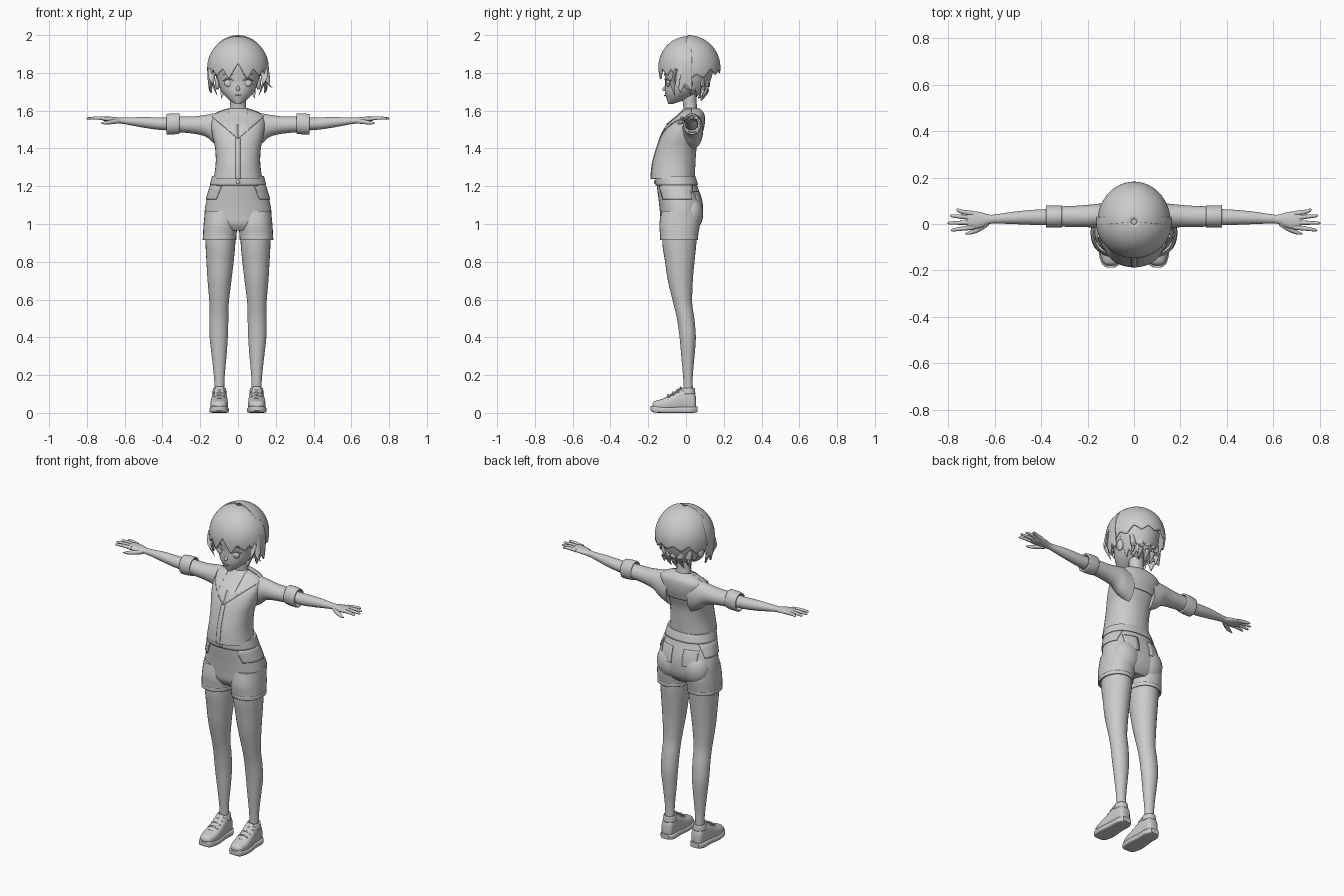
import bpy, bmesh
from math import sin, cos, pi, radians, sqrt
from mathutils import Vector

if "Cube" in bpy.data.objects:
    bpy.data.objects.remove(bpy.data.objects["Cube"], do_unlink=True)

grey = bpy.data.materials.new("light grey")
grey.use_nodes = True
tone = (0.6, 0.6, 0.6, 1)
grey.diffuse_color = tone
grey.node_tree.nodes["Principled BSDF"].inputs["Base Color"].default_value = tone


def finish(name, bm, mirror=False, thickness=0, angle=40):
    """Turn a bmesh into a smooth shaded object."""
    bmesh.ops.recalc_face_normals(bm, faces=bm.faces)
    mesh = bpy.data.meshes.new(name)
    bm.to_mesh(mesh)
    bm.free()
    mesh.materials.append(grey)
    ob = bpy.data.objects.new(name, mesh)
    bpy.context.collection.objects.link(ob)
    bpy.ops.object.select_all(action="DESELECT")
    ob.select_set(True)
    bpy.context.view_layer.objects.active = ob
    bpy.ops.object.shade_smooth_by_angle(angle=radians(angle))
    if thickness:
        ob.modifiers.new("thickness", "SOLIDIFY").thickness = thickness
    if mirror:
        ob.modifiers.new("mirror", "MIRROR").use_mirror_merge = False
    return ob


def spline(points, steps):
    """Catmull-Rom interpolation through tuples of any length."""
    points = [Vector(p) for p in points]
    result = []
    for i in range(len(points) - 1):
        b, c = points[i], points[i + 1]
        a, d = points[max(i - 1, 0)], points[min(i + 2, len(points) - 1)]
        for k in range(steps):
            t = k / steps
            result.append(b + (c - a) * (t / 2)
                          + (a * 2 - b * 5 + c * 4 - d) * (t * t / 2)
                          + (b * 3 - a - c * 3 + d) * (t ** 3 / 2))
    return result + [points[-1]]


def skin(bm, rows, closed=True):
    for low, high in zip(rows, rows[1:]):
        count = len(low)
        for i in range(count if closed else count - 1):
            j = (i + 1) % count
            bm.faces.new((low[i], low[j], high[j], high[i]))


def loft(name, rings, axis="z", power=2, sides=28, steps=4, cap=True, **options):
    """Rings are (position, centre one, centre two, radius one, radius two)."""
    bm, rows = bmesh.new(), []
    for pos, c1, c2, r1, r2 in spline(rings, steps):
        row = []
        for i in range(sides):
            u, v = cos(2 * pi * i / sides), sin(2 * pi * i / sides)
            p = c1 + r1 * abs(u) ** (2 / power) * (1 if u > 0 else -1)
            q = c2 + r2 * abs(v) ** (2 / power) * (1 if v > 0 else -1)
            row.append(bm.verts.new({"x": (pos, p, q), "y": (p, pos, q), "z": (p, q, pos)}[axis]))
        rows.append(row)
    skin(bm, rows)
    if cap:
        bm.faces.new(rows[0])
        bm.faces.new(rows[-1])
    return finish(name, bm, **options)


def ball(name, centre, size, **options):
    bm = bmesh.new()
    bmesh.ops.create_uvsphere(bm, u_segments=20, v_segments=12, radius=1)
    for v in bm.verts:
        v.co = Vector(centre) + v.co * Vector(size)
    return finish(name, bm, **options)


def tube(name, path, width, flat=1, **options):
    """Tapered strand: path of points, with a radius for each."""
    bm, rows = bmesh.new(), []
    line = spline([p + (w,) for p, w in zip(path, width)], 4)
    for i, p in enumerate(line):
        along = (line[min(i + 1, len(line) - 1)] - line[max(i - 1, 0)]).xyz.normalized()
        turn = along.to_track_quat("Z", "Y")
        rows.append([bm.verts.new(p.xyz + turn @ Vector((cos(a), sin(a) * flat, 0)) * p.w)
                     for a in [pi * k / 5 for k in range(10)]])
    skin(bm, rows)
    bm.faces.new(rows[0])
    bm.faces.new(rows[-1])
    return finish(name, bm, **options)


def overlay(name, source, cuts, offset=0.005, **options):
    """Raised panel: a copy of a surface trimmed by planes (point, outward normal)."""
    bm = bmesh.new()
    bm.from_mesh(source.data)
    for point, normal in cuts:
        bmesh.ops.bisect_plane(bm, geom=bm.verts[:] + bm.edges[:] + bm.faces[:],
                               plane_co=point, plane_no=normal, clear_outer=True)
    bm.normal_update()
    moves = [(v, v.normal * offset) for v in bm.verts]
    for v, move in moves:
        v.co += move
    return finish(name, bm, thickness=offset, **options)


def hair(name, start, end, radii, centre, edge, inward):
    """Hair shell hanging from the crown to a ragged edge given as (angle, height)."""
    bm, rows = bmesh.new(), []
    rx, ry, rz = radii
    for k in range(23):
        row = []
        for i in range(101):
            deg = start + (end - start) * i / 100
            look = abs(deg) if start < 0 else abs(180 - deg)
            for (a, za), (b, zb) in zip(edge, edge[1:]):
                if a <= look <= b:
                    low = za + (zb - za) * (look - a) / (b - a)
            top = centre[1] + rz
            z = top - (top - low) * (0.02 + 0.98 * k / 22) ** 1.6
            h = (z - centre[1]) / rz
            wide = sqrt(max(0, 1 - h * h)) if h > 0 else 1 - inward * h * h
            a = radians(deg)
            row.append(bm.verts.new((rx * wide * sin(a), centre[0] - ry * wide * cos(a), z)))
        rows.append(row)
    skin(bm, rows, closed=False)
    return finish(name, bm, thickness=0.008, angle=60)


# Head, neck and face
loft("head", [(1.635, 0, -.082, .012, .012), (1.66, 0, -.052, .05, .05), (1.7, 0, -.022, .086, .09),
              (1.76, 0, 0, .108, .11), (1.84, 0, .01, .125, .125), (1.92, 0, .02, .1, .1),
              (1.96, 0, .02, .03, .03)])
loft("neck", [(1.56, 0, .035, .06, .045), (1.62, 0, .022, .042, .036), (1.72, 0, .015, .045, .042)])
tube("nose", [(0, -.1, 1.735), (0, -.115, 1.715), (0, -.12, 1.706)], [.004, .01, .004])
tube("mouth", [(-.02, -.105, 1.682), (0, -.114, 1.68), (.02, -.105, 1.682)], [.001, .004, .001])
ball("eyes", (.05, -.094, 1.745), (.024, .01, .019), mirror=True)
tube("eyelashes", [(.024, -.11, 1.758), (.05, -.106, 1.77), (.08, -.082, 1.758)],
     [.002, .005, .002], mirror=True)
tube("eyebrows", [(.025, -.115, 1.79), (.055, -.108, 1.798), (.08, -.09, 1.79)],
     [.001, .003, .001], mirror=True)
ball("ears", (.108, .012, 1.745), (.014, .022, .034), mirror=True)

# Hair
hair("back_hair", 85, 275, (.157, .172, .171), (.01, 1.829),
     [(0, 1.8), (15, 1.82), (30, 1.79), (45, 1.82), (60, 1.77), (75, 1.79), (95, 1.74)], .3)
hair("nape_hair", 95, 265, (.125, .13, .12), (.015, 1.84),
     [(0, 1.67), (12, 1.7), (25, 1.66), (38, 1.7), (52, 1.67), (66, 1.71), (85, 1.68)], .25)
hair("fringe", -98, 98, (.163, .157, .168), (.01, 1.826),
     [(0, 1.85), (18, 1.765), (30, 1.82), (45, 1.785), (56, 1.82), (74, 1.69), (84, 1.74), (98, 1.7)], .12)
tube("left_hair_flick", [(.145, -.03, 1.86), (.157, -.04, 1.78), (.163, -.045, 1.74), (.182, -.04, 1.72)],
     [.02, .016, .01, .001], flat=.4)
tube("side_locks", [(.14, -.05, 1.82), (.135, -.07, 1.75), (.11, -.06, 1.68)],
     [.02, .015, .001], flat=.5, mirror=True)
for i, x in enumerate((-.08, -.04, 0, .04, .08)):
    tube(f"nape_lock_{i + 1}", [(x, .11 - x * x * 4, 1.78), (x, .115 - x * x * 4, 1.71),
                                (x * 1.1, .075, 1.645 + abs(x) / 4)], [.022, .016, .001], flat=.6)

# Shirt with a wide collar
shirt = loft("shirt", [(1.24, 0, -.07, .129, .116), (1.32, 0, -.064, .118, .114), (1.4, 0, -.05, .121, .106),
                       (1.46, 0, -.03, .134, .104), (1.52, 0, -.005, .142, .095), (1.565, 0, .022, .136, .07),
                       (1.588, 0, .03, .1, .055), (1.605, 0, .03, .052, .038)], sides=40, power=2.2)
middle = (0, .03, 1.45)
overlay("front_collar", shirt, [(middle, (0, 1, 0)), (middle, (-1, 0, 0)), (middle, (.85, 0, -1))], mirror=True)
overlay("back_collar", shirt, [(middle, (0, -1, 0)), ((0, 0, 1.47), (0, 0, -1))], offset=.008)
overlay("neck_trim", shirt, [(middle, (0, 1, 0)), ((0, 0, 1.52), (0, 0, -1)), ((.05, 0, 0), (1, 0, 0)),
                             ((-.05, 0, 0), (-1, 0, 0))], offset=.008)
overlay("shirt_placket", shirt, [(middle, (0, 1, 0)), ((.012, 0, 0), (1, 0, 0)), ((-.012, 0, 0), (-1, 0, 0)),
                                 ((0, 0, 1.455), (0, 0, 1))], offset=.003)
loft("sleeves", [(.07, .03, 1.49, .06, .095), (.125, .035, 1.505, .055, .08), (.17, .035, 1.52, .05, .058),
                 (.24, .033, 1.524, .046, .045), (.34, .032, 1.528, .043, .041)], axis="x", mirror=True)
loft("sleeve_cuffs", [(.31, .032, 1.532, .047, .054), (.345, .032, 1.53, .048, .056),
                      (.378, .032, 1.528, .047, .054)], axis="x", cap=False, thickness=.009, mirror=True)

# Arms and hands
loft("arms", [(.3, .03, 1.53, .036, .034), (.4, .029, 1.53, .034, .033), (.5, .027, 1.538, .028, .028),
              (.59, .022, 1.545, .02, .018), (.62, .02, 1.547, .02, .016), (.66, .017, 1.552, .034, .015),
              (.7, .016, 1.556, .038, .013), (.718, .016, 1.558, .03, .008)], axis="x", mirror=True)
for name, y, spread, reach in (("index", -.014, -.012, .787), ("middle", .007, -.003, .8),
                               ("ring", .027, .008, .79), ("little", .045, .016, .765)):
    tube(f"{name}_fingers", [(.69, y, 1.556), (.74, y + spread / 2, 1.561), (reach - .006, y + spread, 1.559),
                             (reach, y + spread, 1.558)], [.011, .009, .006, .001], mirror=True)
tube("thumbs", [(.63, .005, 1.545), (.67, -.022, 1.54), (.705, -.038, 1.535), (.725, -.042, 1.533)],
     [.013, .012, .008, .002], mirror=True)

# Shorts
shorts = loft("shorts", [(.965, 0, -.03, .12, .08), (1, 0, -.028, .17, .104), (1.05, 0, -.025, .178, .112),
                         (1.12, 0, -.03, .168, .114), (1.2, 0, -.047, .145, .107), (1.25, 0, -.055, .133, .1)],
              sides=40, power=2.2)
loft("shorts_legs", [(1.07, .09, -.03, .085, .1), (1, .093, -.034, .089, .107), (.95, .096, -.036, .089, .102),
                     (.92, .098, -.037, .088, .099)], power=2.2, mirror=True)
loft("shorts_hems", [(.935, .097, -.037, .089, .101), (.915, .098, -.037, .089, .1)],
     power=2.2, cap=False, thickness=.008, mirror=True)
ball("seat_curves", (.078, .025, 1.055), (.085, .066, .095), mirror=True)
overlay("waistband", shorts, [((0, 0, 1.205), (0, 0, -1))], offset=.006)
ball("waist_button", (0, -.163, 1.222), (.011, .006, .011))
overlay("front_pockets", shorts, [(middle, (0, 1, 0)), ((.085, 0, 1.2), (-1, 0, -.4)),
                                  ((0, 0, 1.2), (0, 0, 1)), ((0, 0, 1.13), (0, 0, -1))], mirror=True)
overlay("back_pockets", shorts, [(middle, (0, -1, 0)), ((.035, 0, 0), (-1, 0, 0)), ((.115, 0, 0), (1, 0, 0)),
                                 ((0, 0, 1.17), (0, 0, 1)), ((0, 0, 1.08), (0, 0, -1))], mirror=True)

# Legs
loft("legs", [(1, .093, -.03, .08, .09), (.9, .093, -.035, .079, .09), (.8, .095, -.033, .072, .078),
              (.7, .098, -.03, .063, .066), (.58, .1, -.017, .051, .05), (.5, .101, -.002, .05, .046),
              (.4, .102, .009, .048, .043), (.3, .1, .01, .039, .035), (.2, .099, .01, .029, .026),
              (.13, .098, .012, .026, .024), (.08, .098, .012, .027, .026)], mirror=True)

# Shoes
loft("shoe_uppers", [(-.178, .1, .035, .014, .012), (-.165, .1, .038, .034, .024), (-.12, .1, .042, .046, .034),
                     (-.07, .099, .052, .045, .046), (-.03, .098, .064, .041, .06), (.01, .098, .065, .038, .062),
                     (.04, .098, .06, .034, .054), (.052, .098, .05, .022, .036)],
     axis="y", power=2.6, mirror=True)
loft("shoe_soles", [(-.187, .1, .024, .016, .012), (-.168, .1, .019, .04, .017), (-.11, .1, .015, .052, .015),
                    (-.03, .099, .016, .045, .016), (.03, .098, .016, .044, .016), (.06, .098, .019, .026, .015)],
     axis="y", power=5, mirror=True)
loft("shoe_collars", [(.1, .098, .008, .039, .042), (.132, .098, .01, .034, .036)],
     cap=False, thickness=.008, mirror=True)
tube("shoe_tongues", [(.099, -.115, .074), (.099, -.07, .1), (.098, -.035, .125), (.098, -.025, .138)],
     [.022, .025, .025, .02], flat=.25, mirror=True)
for i in range(3):
    y, z = -.095 + i * .025, .088 + i * .014
    tube(f"shoe_laces_{i + 1}", [(.068, y + .005, z - .008), (.099, y, z + .007), (.13, y + .005, z - .008)],
         [.004, .005, .004], mirror=True)
